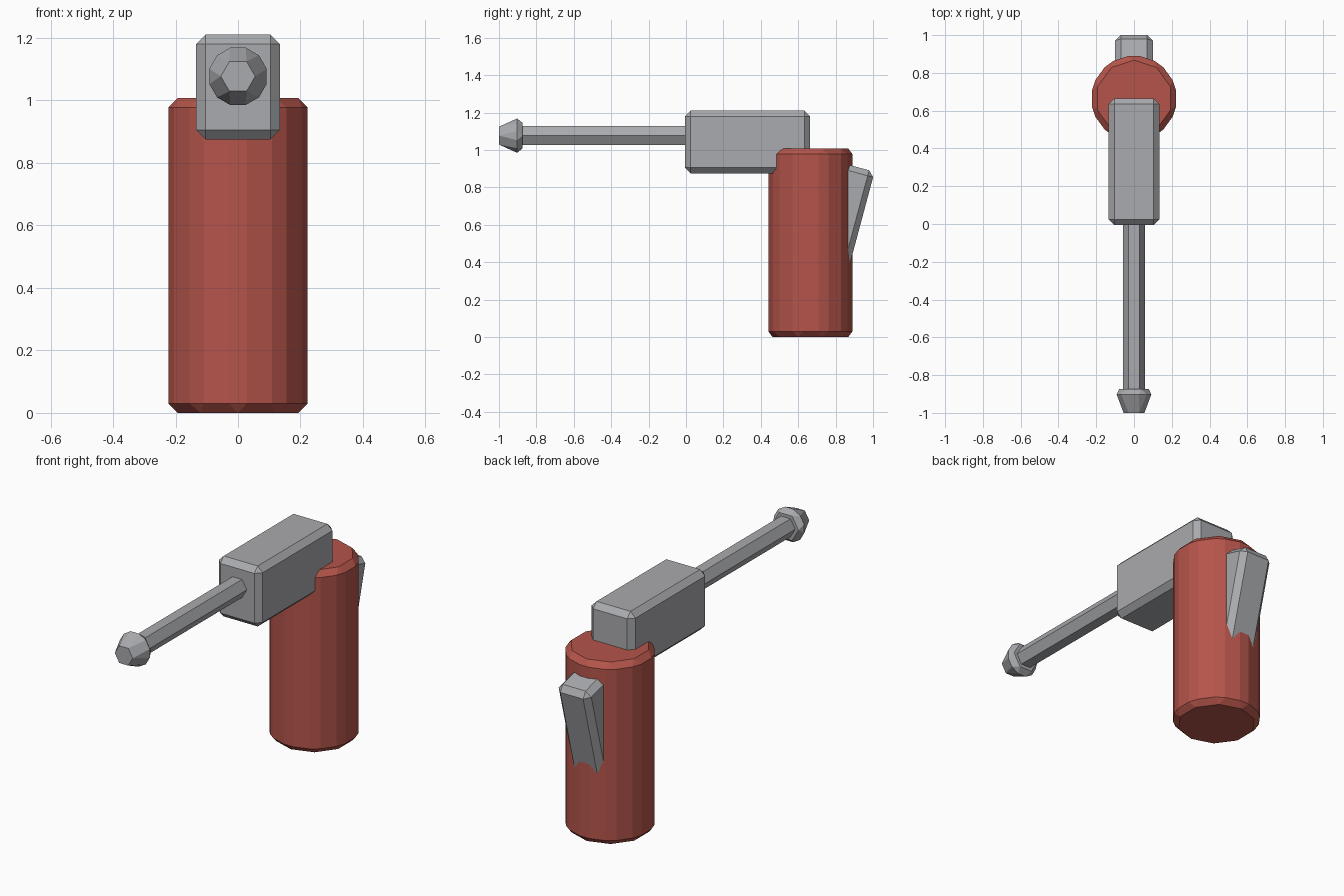
import bpy, bmesh, math
from mathutils import Matrix

if "Cube" in bpy.data.objects:
    bpy.data.objects.remove(bpy.data.objects["Cube"])


def material(name, rgb):
    m = bpy.data.materials.new(name)
    m.diffuse_color = (*rgb, 1)
    m.use_nodes = True
    m.node_tree.nodes["Principled BSDF"].inputs["Base Color"].default_value = m.diffuse_color
    return m


red = material("brick red", (0.46, 0.09, 0.07))
grey = material("steel grey", (0.40, 0.405, 0.425))


def finish(bm, name, mat, bevel=0.0):
    if bevel:
        bmesh.ops.bevel(bm, geom=bm.edges[:], offset=bevel, segments=1,
                        affect='EDGES', clamp_overlap=True)
    bmesh.ops.recalc_face_normals(bm, faces=bm.faces[:])
    me = bpy.data.meshes.new(name)
    bm.to_mesh(me)
    bm.free()
    me.materials.append(mat)
    ob = bpy.data.objects.new(name, me)
    bpy.context.collection.objects.link(ob)
    return ob


def box(name, size, center, tilt=0.0):
    bm = bmesh.new()
    bmesh.ops.create_cube(bm, size=1, matrix=Matrix.Diagonal((*size, 1)))
    ob = finish(bm, name, grey, 0.03)
    ob.location = center
    ob.rotation_euler = (tilt, 0, 0)
    return ob


def ring(bm, n, r, y, z, phase=0.0):
    # ring of vertices facing along y
    return [bm.verts.new((r * math.cos(phase + k * math.tau / n), y,
                          z + r * math.sin(phase + k * math.tau / n)))
            for k in range(n)]


# bevelled ten-sided handle
bm = bmesh.new()
bmesh.ops.create_cone(bm, cap_ends=True, segments=10, radius1=0.234, radius2=0.234, depth=1.008,
                      matrix=Matrix.Translation((0, 0.665, 0.504)) @ Matrix.Rotation(math.pi / 2, 4, 'Z')
                      @ Matrix.Rotation(-math.pi / 2 * 0, 4, 'Z'))
# turn so that one corner points straight to the front
front = min(bm.verts, key=lambda v: v.co.y)
ang = math.atan2(front.co.x, -(front.co.y - 0.665))
bmesh.ops.rotate(bm, verts=bm.verts[:], cent=(0, 0.665, 0), matrix=Matrix.Rotation(-ang, 3, 'Z'))
finish(bm, "handle", red, 0.03)

# head block and tilted lever
box("head_block", (0.268, 0.67, 0.335), (0, 0.329, 1.043))
box("lever", (0.2, 0.2, 0.6), (0, 0.834, 0.62), math.radians(-15))

# six-sided rod
Z = 1.077
bm = bmesh.new()
a, b = ring(bm, 6, 0.058, -0.93, Z), ring(bm, 6, 0.058, 0.05, Z)
bm.faces.new(a)
bm.faces.new(b)
for k in range(6):
    bm.faces.new((a[k], a[(k + 1) % 6], b[(k + 1) % 6], b[k]))
finish(bm, "rod", grey)

# faceted tip
bm = bmesh.new()
ring(bm, 6, 0.055, -1.0, Z)
ring(bm, 12, 0.095, -0.903, Z, math.pi / 12)
ring(bm, 6, 0.078, -0.873, Z)
bmesh.ops.convex_hull(bm, input=bm.verts[:])
bmesh.ops.dissolve_limit(bm, angle_limit=0.02, verts=bm.verts[:], edges=bm.edges[:])
finish(bm, "rod_tip", grey)
